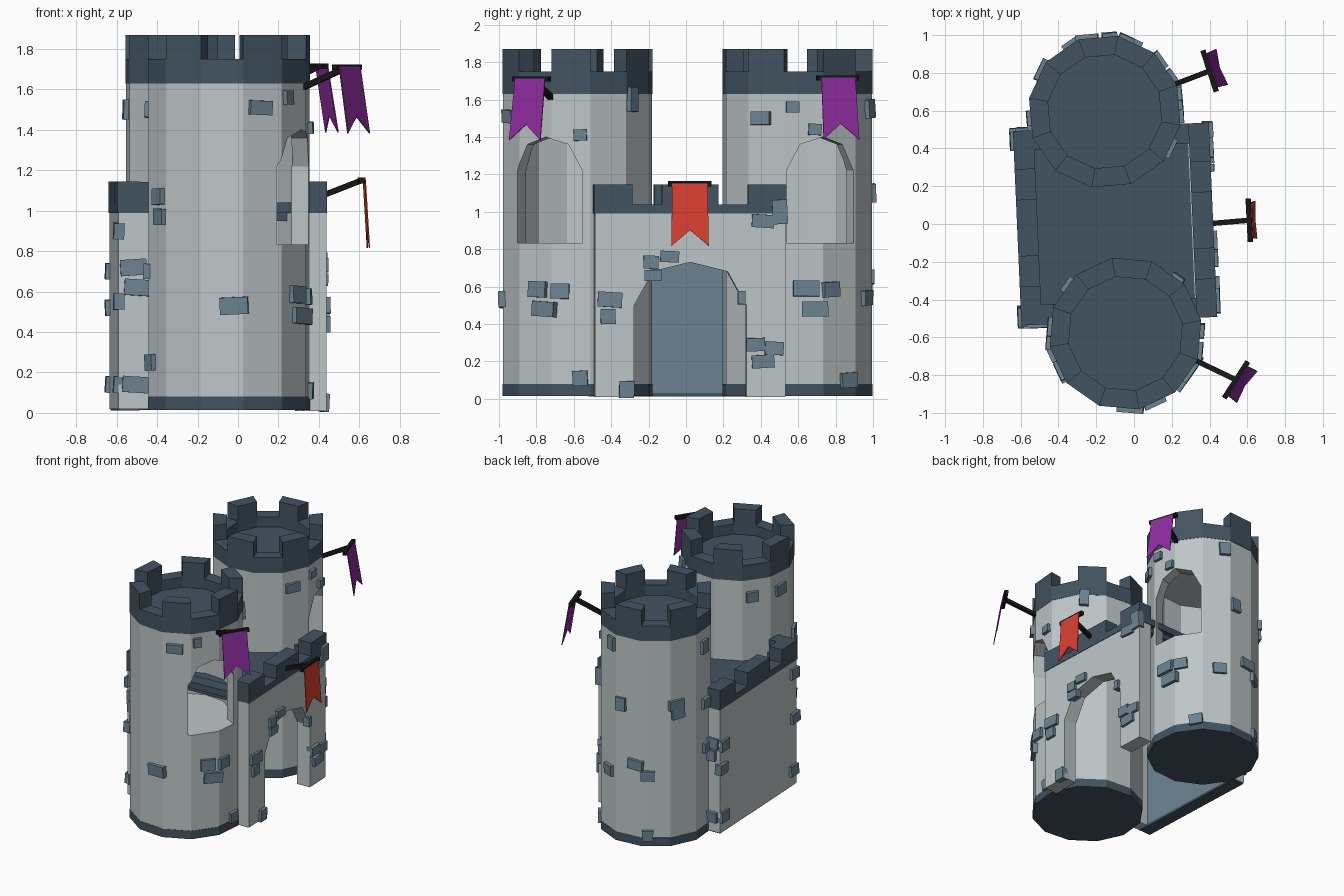
import bpy, bmesh, random
from math import sin, cos, asin, radians as rad, degrees
from mathutils import Matrix, Vector

if "Cube" in bpy.data.objects:
    bpy.data.objects.remove(bpy.data.objects["Cube"])

random.seed(4)


def material(name, rgb):
    m = bpy.data.materials.new(name)
    m.diffuse_color = (*rgb, 1)
    m.use_nodes = True
    m.node_tree.nodes["Principled BSDF"].inputs["Base Color"].default_value = m.diffuse_color
    return m


STONE = material("light_stone", (.52, .57, .58))
DARK = material("dark_slate", (.055, .088, .12))
BRICK = material("blue_brick", (.15, .23, .29))
BLACK = material("black_iron", (.008, .008, .009))
PURPLE = material("purple_cloth", (.27, .025, .34))
RED = material("red_cloth", (.70, .05, .03))


def prism(name, pts, offset, mat, M=Matrix()):
    """Extrude a planar polygon by an offset vector."""
    bm = bmesh.new()
    face = bm.faces.new([bm.verts.new(p) for p in pts])
    ext = bmesh.ops.extrude_face_region(bm, geom=[face])
    bmesh.ops.translate(bm, vec=offset, verts=[v for v in ext["geom"] if isinstance(v, bmesh.types.BMVert)])
    if not any(face.is_valid and f is face for f in bm.faces):
        bm.faces.new([v for v in bm.verts][:len(pts)])
    bmesh.ops.transform(bm, matrix=M, verts=bm.verts)
    bmesh.ops.recalc_face_normals(bm, faces=bm.faces)
    me = bpy.data.meshes.new(name)
    bm.to_mesh(me)
    bm.free()
    ob = bpy.data.objects.new(name, me)
    bpy.context.collection.objects.link(ob)
    me.materials.append(mat)
    return ob


def box(name, lo, hi, mat, M=Matrix()):
    (x0, y0, z0), (x1, y1, z1) = lo, hi
    return prism(name, [(x0, y0, z0), (x1, y0, z0), (x1, y1, z0), (x0, y1, z0)], (0, 0, z1 - z0), mat, M)


def polar(r, deg, z):
    return (r * cos(rad(deg)), r * sin(rad(deg)), z)


def drum(name, r, a0, z0, z1, mat, M):
    return prism(name, [polar(r, a0 + 30 * i, z0) for i in range(12)], (0, 0, z1 - z0), mat, M)


def place(x, y, z, deg=0, tilt=0):
    return Matrix.Translation((x, y, z)) @ Matrix.Rotation(rad(deg), 4, 'Z') @ Matrix.Rotation(rad(tilt), 4, 'X')


def brick(M, w=.12, h=.075):
    """Brick centred on M, facing local +x."""
    M = M @ Matrix.Rotation(random.uniform(-.07, .07), 4, 'X') @ Matrix.Rotation(random.uniform(-.06, .06), 4, 'Y')
    box("brick", (-.03, -w / 2, -h / 2), (.022, w / 2, h / 2), BRICK, M)


def cut(ob, cutter):
    mod = ob.modifiers.new("cut", 'BOOLEAN')
    mod.operation = 'DIFFERENCE'
    mod.solver = 'EXACT'
    mod.object = cutter
    bpy.context.view_layer.objects.active = ob
    bpy.ops.object.modifier_apply(modifier=mod.name)
    bpy.data.objects.remove(cutter)


def tower(tag, x, y, a0, window, bricks):
    M = place(x, y, 0)
    body = drum(tag + "_tower_wall", .405, a0, .08, 1.63, STONE, M)
    # hollow room opened by an arched window
    cut(body, drum("room_cutter", .32, a0, .83, 1.45, STONE, M))
    arch = [(-.19, .832), (.19, .832), (.19, 1.22), (.12, 1.36), (0, 1.4), (-.12, 1.36), (-.19, 1.22)]
    cut(body, prism("window_cutter", [(.12, a, b) for a, b in arch], (.4, 0, 0), STONE, place(x, y, 0, window)))
    drum(tag + "_tower_base", .407, a0, .015, .08, DARK, M)
    drum(tag + "_tower_roof", .33, a0, 1.63, 1.67, DARK, M)
    # battlements: every second side is raised
    for i in range(12):
        a, b = a0 + 30 * i, a0 + 30 * i + 30
        top = 1.75 if i % 2 else 1.87
        prism(tag + "_battlement", [polar(.407, a, 1.63), polar(.407, b, 1.63), polar(.305, b, 1.63),
                                    polar(.305, a, 1.63)], (0, 0, top - 1.63), DARK, M)
    # bricks sit on the flat of the nearest side
    for ang, z, *size in bricks:
        mid = a0 + 30 * ((ang - a0) // 30) + 15
        brick(M @ place(0, 0, z, mid) @ Matrix.Translation((.393, max(-.06, min(.06, .4 * sin(rad(ang - mid)))), 0)),
              *size)


tower("near", -.045, -.58, -20, -25, [
    (-32, .585, .11, .085), (-20, .575, .1, .08), (-22, .48, .14, .08), (2, .11, .08, .08),
    (2, 1.41, .07, .06), (-50, 1.56, .06, .07), (42, 1.6, .07, .13), (-67, 1.51, .12, .07),
    (-82, .53, .14, .085), (-150, 1.07, .1, .08), (-148, .97, .1, .08), (-170, .25, .08, .08),
    (175, 1.5, .1, .08), (140, 1.5, .09, .08), (-175, .7)])
tower("far", -.155, .595, -40, 20, [
    (7, .59, .14, .085), (24, .585, .1, .08), (17, .48, .14, .08), (43, .1, .1, .08),
    (68, .54, .1, .08), (-29, 1.5, .11, .07), (-8, 1.56, .07, .06), (15, 1.44, .07, .06),
    (80, 1.1, .08, .1), (106, .65), (110, .57, .1), (140, 1.12), (148, 1.05, .1),
    (185, 1.5, .08, .1), (192, .7), (190, 1.05), (110, .1, .08, .08), (75, 1.55, .08, .1)])

# gatehouse: hollow block between the towers, slightly turned
G = place(-.10, 0, 0, 2.5)
H = .515
half = [(.51, .01), (.3, .01), (.3, .5), (.2, .68)]
outline = ([(-a, b) for a, b in half] + [(0, .73)] + half[::-1] + [(.51, 1.0), (-.51, 1.0)])
prism("gate_front_wall", [(H - .11, a, b) for a, b in outline], (.11, 0, 0), STONE, G)
box("gate_back_wall", (-H, -.51, .02), (-H + .09, .51, 1.0), STONE, G)
box("gate_back_lining", (-H + .09, -.42, .03), (-H + .10, .42, .95), BRICK, G)
box("gate_back_sill", (-H + .005, -.5, .012), (-H + .105, .5, .03), DARK, G)
for s in (-1, 1):
    box("gate_side_wall", (-H, min(s * .42, s * .51), .02), (-.3, max(s * .42, s * .51), 1.0), STONE, G)
box("gate_roof", (-H + .05, -.48, .95), (H - .05, .48, 1.0), DARK, G)

# gatehouse parapet and merlons
T = .105
for s in (-1, 1):
    xs = sorted((s * (H + .004), s * (H - T)))
    box("gate_parapet", (xs[0], -.515, .99), (xs[1], .515, 1.04), DARK, G)
    for y0, y1 in ((-.515, -.31), (-.15, .15), (.31, .515)):
        box("gate_merlon", (xs[0], y0, 1.04), (xs[1], y1, 1.145), DARK, G)
    ys = sorted((s * .515, s * (.515 - T)))
    box("gate_side_parapet", (-H, ys[0], .99), (H, ys[1], 1.04), DARK, G)
    for x0, x1 in ((-H, -H + .17), (H - .105, H)):
        box("gate_corner_merlon", (x0, ys[0], 1.04), (x1, ys[1], 1.143), DARK, G)

# gatehouse bricks on front, back and side faces
for y, z, w, h in [(-.43, .53, .13, .08), (-.44, .44, .08, .08), (-.21, .73, .08, .07), (-.11, .76, .1, .06),
                   (.39, .95, .12, .07), (.48, 1.0, .08, .13), (.35, .29, .1, .07), (.45, .27, .1, .07),
                   (.39, .2, .12, .07), (-.34, .05, .08, .09), (-.2, .66, .09, .06), (.275, .54, .04, .07)]:
    brick(G @ place(H, y, z), w, h)
for y, z in [(.46, .7), (.48, .52), (.46, .14), (-.47, .9), (-.48, .55), (-.46, .14)]:
    brick(G @ place(-H, y, z, 180), .1, .08)
for x, z in [(-.44, .72), (-.42, .62), (-.43, .14)]:
    for s in (-1, 1):
        brick(G @ place(x, s * .51, z, s * 90), .13, .08)


def rod(name, a, b, r=.014):
    a, b = Vector(a), Vector(b)
    d = b - a
    M = Matrix.Translation(a) @ d.to_track_quat('Z', 'Y').to_matrix().to_4x4()
    box(name, (-r, -r, 0), (r, r, d.length), BLACK, M)


def banner(tag, root, tip, ang, mat, lean):
    """Pole, crossbar and swallow-tailed cloth."""
    M = place(*tip, ang)
    rod(tag + "_pole", root, tip)
    rod(tag + "_crossbar", M @ Vector((0, -.115, 0)), M @ Vector((0, .115, 0)))
    L = Matrix.Rotation(-lean, 4, 'Y')
    prism(tag + "_cloth", [(.012, -.095, 0), (.012, .095, 0), (.012, .1, -.335), (.012, 0, -.25), (.012, -.1, -.335)],
          (.006, 0, 0), mat, M @ L)


banner("near_banner", (.30, -.71, 1.60), (.54, -.825, 1.71), -33, PURPLE, .16)
banner("far_banner", (.19, .73, 1.61), (.40, .81, 1.715), 18, PURPLE, .16)
banner("gate_banner", (.38, 0, 1.06), (.61, .02, 1.15), 3, RED, .06)
